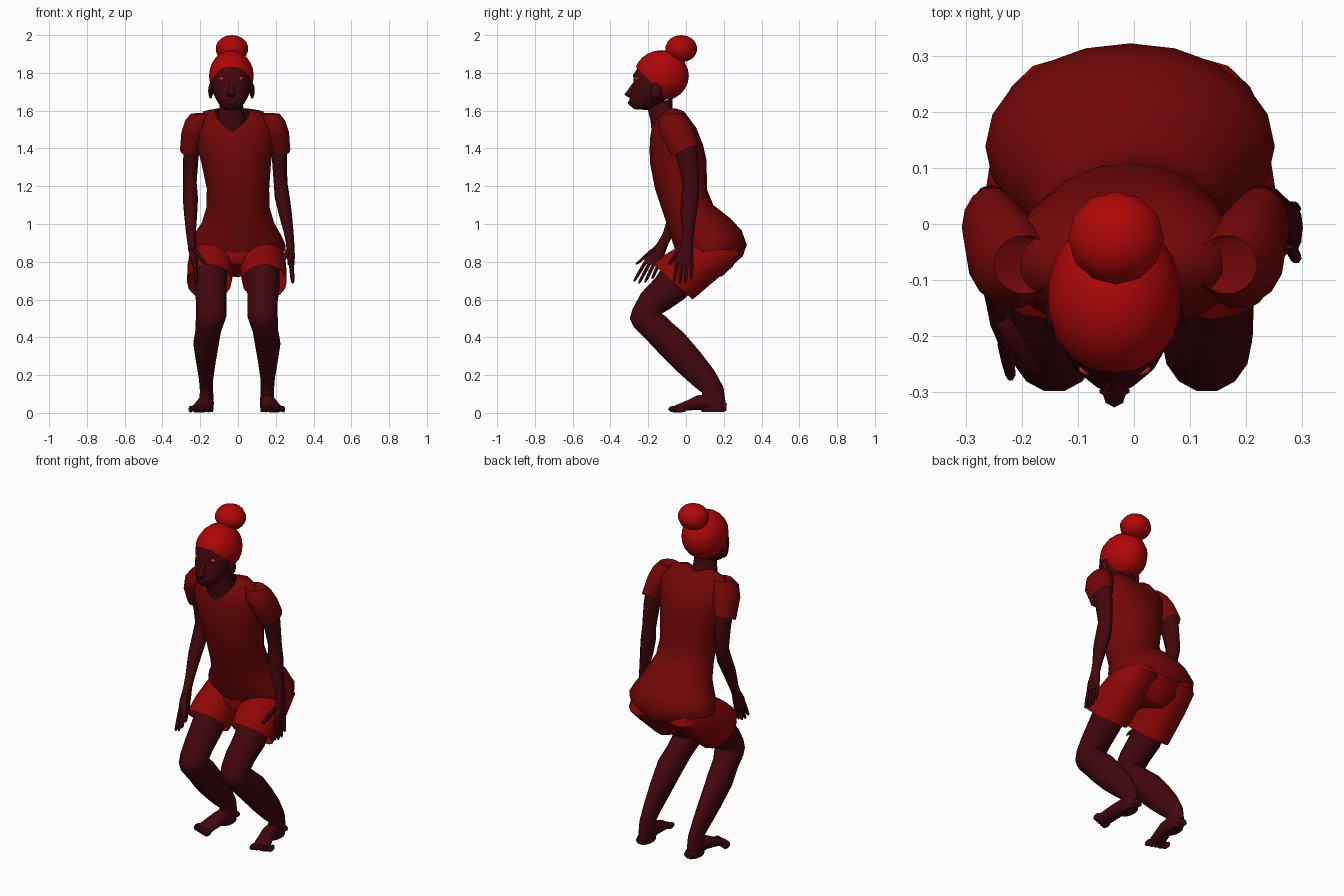
import bpy, bmesh, math
from mathutils import Vector


def material(name, r, g, b):
    m = bpy.data.materials.new(name)
    m.diffuse_color = (r, g, b, 1)
    return m


SKIN = material("skin", 0.055, 0.002, 0.004)
SHIRT = material("shirt", 0.17, 0.002, 0.002)
SHORTS = material("shorts", 0.27, 0.002, 0.002)
HAIR = material("hair", 0.43, 0.002, 0.002)
EYE = material("eye", 0.9, 0.03, 0.03)


def finish(bm, name, mat, place=None):
    if place:
        for v in bm.verts:
            v.co = place(v.co)
    bmesh.ops.recalc_face_normals(bm, faces=bm.faces)
    me = bpy.data.meshes.new(name)
    bm.to_mesh(me)
    bm.free()
    me.materials.append(mat)
    me.shade_smooth()
    me.set_sharp_from_angle(angle=math.radians(50))
    ob = bpy.data.objects.new(name, me)
    bpy.context.collection.objects.link(ob)
    return ob


def loft(name, rings, mat, n=14, caps=(True, True), place=None):
    """Each ring: x centre, half width, front y, front z, back y, back z, optional side lift."""
    bm = bmesh.new()
    loops = []
    for r in rings:
        xc, hw, yf, zf, yb, zb = r[:6]
        lift = r[6] if len(r) > 6 else 0
        loop = []
        for i in range(n):
            a = 2 * math.pi * i / n
            c, s = math.cos(a), math.sin(a)
            loop.append(bm.verts.new((xc + hw * c,
                                      (yf + yb) / 2 + (yb - yf) / 2 * s,
                                      (zf + zb) / 2 + (zb - zf) / 2 * s + lift * abs(c))))
        loops.append(loop)
    for a, b in zip(loops, loops[1:]):
        for i in range(n):
            j = (i + 1) % n
            bm.faces.new((a[i], a[j], b[j], b[i]))
    if caps[0]:
        bm.faces.new(loops[0])
    if caps[1]:
        bm.faces.new(loops[-1])
    return finish(bm, name, mat, place)


def ball(name, centre, size, mat, u=14, v=9, cut=None, place=None):
    bm = bmesh.new()
    bmesh.ops.create_uvsphere(bm, u_segments=u, v_segments=v, radius=1)
    for w in bm.verts:
        w.co = Vector([c + s * k for c, s, k in zip(centre, size, w.co)])
    if cut:
        bmesh.ops.bisect_plane(bm, geom=bm.verts[:] + bm.edges[:] + bm.faces[:],
                               plane_co=cut[0], plane_no=cut[1], clear_inner=True)
    return finish(bm, name, mat, place)


def finger(name, p, q, r, place):
    rings = []
    for t, k in ((0, 1), (0.5, 0.95), (0.9, 0.75), (1, 0.35)):
        c = Vector(p).lerp(Vector(q), t)
        rings.append((c.x, r * k, c.y - r * k, c.z, c.y + r * k, c.z))
    loft(name, rings, SKIN, 6, place=place)


# Left-side placement: legs are mirrored, the left forearm also swings forward
def right(co):
    return co


def left_leg(co):
    return Vector((-co.x - 0.012, co.y, co.z))


def left_arm(co):
    d = max(0, 1.2 - co.z)
    return Vector((-co.x - 0.03 + 0.2 * d, co.y - 0.42 * d, co.z))


# Shirt body
loft("shirt", [
    (-.03, .09, -.185, 1.485, -.045, 1.59, .055),
    (-.025, .165, -.19, 1.455, 0, 1.57, .07),
    (-.02, .215, -.192, 1.41, .06, 1.49, .07),
    (-.015, .2, -.192, 1.37, .09, 1.42),
    (-.01, .185, -.19, 1.32, .108, 1.34),
    (0, .165, -.165, 1.19, .112, 1.18),
    (0, .168, -.125, 1.07, .145, 1.1),
    (0, .192, -.095, .98, .235, 1.03),
    (-.005, .238, -.07, .90, .295, .965),
    (-.007, .258, -.045, .83, .322, .89, .03),
    (-.007, .257, -.02, .78, .297, .82, .06)], SHIRT, 20, (False, False))

# Neck
loft("neck", [
    (-.03, .09, -.18, 1.46, -.02, 1.56),
    (-.035, .07, -.19, 1.55, -.07, 1.6),
    (-.035, .06, -.205, 1.61, -.07, 1.67)], SKIN)

# Head and face
loft("head", [
    (-.035, .035, -.275, 1.608, -.2, 1.603),
    (-.035, .066, -.3, 1.63, -.13, 1.64),
    (-.035, .085, -.298, 1.665, -.09, 1.67),
    (-.035, .1, -.292, 1.7, -.06, 1.7),
    (-.035, .108, -.278, 1.755, -.04, 1.75),
    (-.035, .109, -.28, 1.79, -.02, 1.79),
    (-.035, .085, -.24, 1.85, -.03, 1.85)], SKIN, 16)
loft("nose", [
    (-.035, .012, -.283, 1.745, -.262, 1.745),
    (-.035, .016, -.308, 1.71, -.27, 1.71),
    (-.035, .022, -.327, 1.685, -.27, 1.685),
    (-.035, .017, -.305, 1.67, -.27, 1.67)], SKIN, 8)
ball("lips", (-.035, -.298, 1.643), (.028, .01, .011), SKIN, 10, 6)
for s in (-1, 1):
    ball("eye", (-.035 + s * .047, -.258, 1.77), (.017, .012, .01), EYE, 10, 6)
    ball("ear", (-.035 + s * .11, -.16, 1.705), (.013, .03, .042), SKIN, 8, 6)

# Hair cap and bun
ball("hair_cap", (-.035, -.13, 1.785), (.12, .145, .135), HAIR, 18, 12,
     ((0, -.25, 1.815), (0, 1, 1)))
ball("hair_bun", (-.032, -.025, 1.928), (.087, .084, .072), HAIR, 12, 9)

# Shorts seat joining both legs
loft("shorts_seat", [
    (-.006, .19, -.05, .93, .27, .96),
    (-.006, .238, -.045, .87, .306, .865),
    (-.006, .2, -.06, .83, .25, .775),
    (-.006, .09, -.05, .79, .19, .72)], SHORTS, 18)

for side, leg, arm in (("right", right, right), ("left", left_leg, left_arm)):
    # Shorts leg
    loft(side + "_shorts_leg", [
        (.11, .09, 0, .92, .26, .92),
        (.122, .12, -.05, .875, .295, .825),
        (.13, .125, -.115, .835, .2, .74),
        (.14, .118, -.17, .785, .035, .6)], SHORTS, 16, (True, False), leg)

    # Thigh, knee and shin
    loft(side + "_leg", [
        (.13, .09, -.07, .86, .1, .7),
        (.135, .085, -.165, .715, -.01, .6),
        (.13, .08, -.24, .635, -.09, .545),
        (.13, .08, -.285, .55, -.125, .527),
        (.13, .08, -.3, .5, -.122, .522),
        (.135, .077, -.28, .455, -.11, .515),
        (.145, .068, -.21, .385, -.085, .49),
        (.157, .068, -.14, .31, -.01, .425),
        (.158, .052, -.05, .22, .08, .32),
        (.157, .038, .04, .14, .155, .22),
        (.155, .035, .085, .105, .2, .135),
        (.154, .038, .075, .05, .212, .05),
        (.154, .034, .08, .005, .205, .005)], SKIN, 14, place=leg)

    # Foot and toes
    loft(side + "_foot", [
        (.153, .028, .216, .05, .214, .01),
        (.154, .037, .14, .105, .14, .012),
        (.16, .042, .06, .095, .06, .014),
        (.176, .05, -.01, .06, -.01, .01),
        (.19, .054, -.055, .042, -.05, 0)], SKIN, 10, place=leg)
    for i in range(5):
        ball(side + "_toe", (.146 + .023 * i, -.062 + .009 * i, .02),
             (.016 - .001 * i, .032, .018), SKIN, 8, 5, place=leg)

    # Sleeve
    loft(side + "_sleeve", [
        (.11, .04, -.11, 1.555, -.03, 1.565),
        (.165, .055, -.125, 1.58, -.02, 1.587),
        (.185, .065, -.152, 1.54, .01, 1.555),
        (.204, .066, -.14, 1.47, .04, 1.5),
        (.224, .053, -.078, 1.36, .066, 1.425)], SHIRT, 14, (True, False), arm)

    # Arm and palm
    loft(side + "_arm", [
        (.213, .045, -.085, 1.44, .045, 1.48),
        (.22, .04, -.042, 1.32, .063, 1.36),
        (.225, .036, -.018, 1.22, .07, 1.22),
        (.235, .04, -.025, 1.14, .068, 1.13),
        (.25, .035, -.03, 1.06, .055, 1.05),
        (.27, .025, -.018, .95, .04, .94),
        (.276, .022, -.025, .9, .035, .895),
        (.28, .021, -.052, .84, .04, .83),
        (.281, .018, -.058, .79, .036, .78)], SKIN, 12, place=arm)

    # Fingers and thumb
    for i, length in enumerate((.095, .105, .1, .08)):
        y = -.046 + .025 * i
        finger(side + "_finger", (.281, y, .8), (.29, y * 1.2 - .008, .79 - length), .0125, arm)
    finger(side + "_thumb", (.272, -.03, .87), (.225, -.09, .785), .016, arm)
